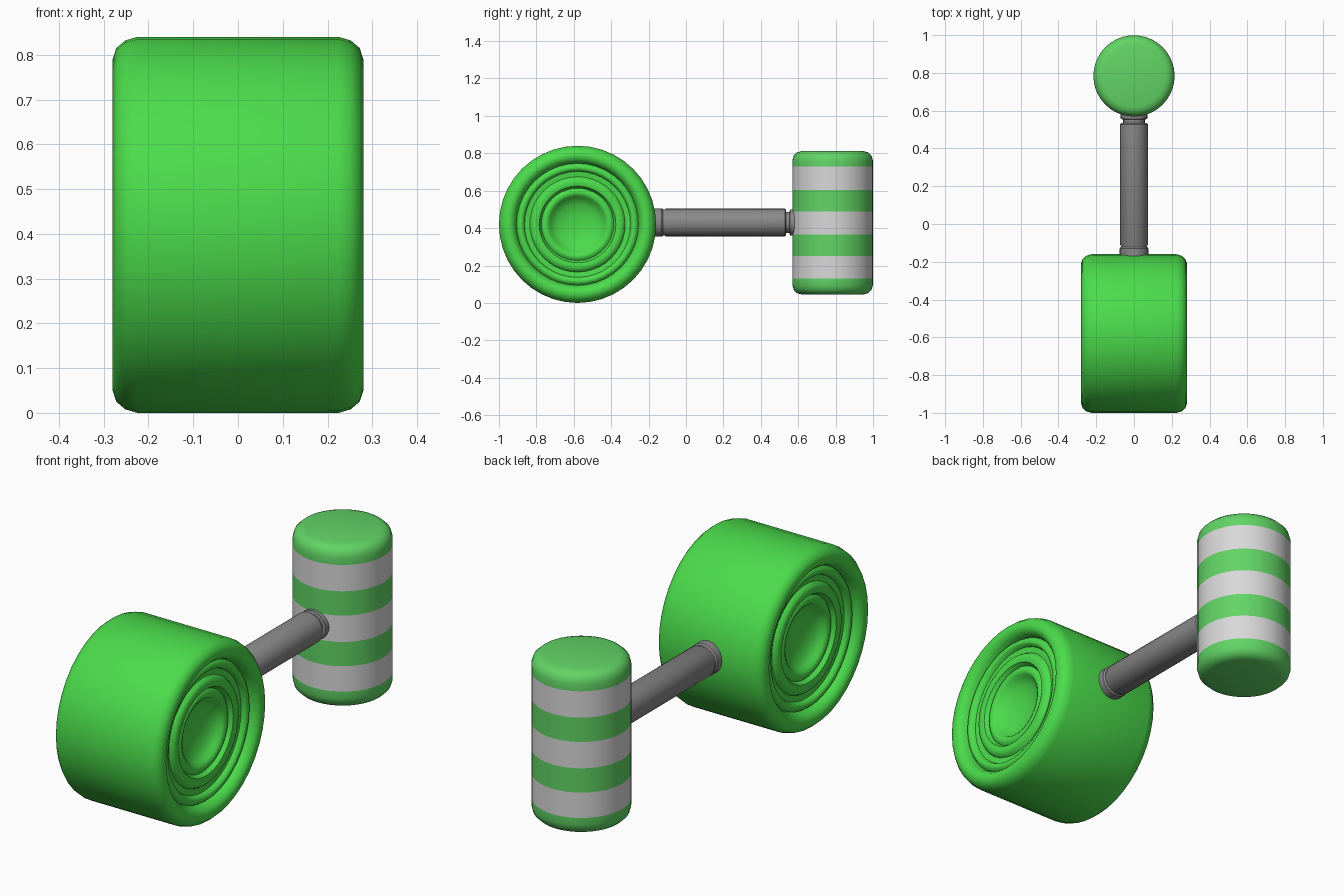
import bpy, bmesh, math
from mathutils import Matrix

if "Cube" in bpy.data.objects:
    bpy.data.objects.remove(bpy.data.objects["Cube"])


def material(name, rgb):
    m = bpy.data.materials.new(name)
    m.diffuse_color = (*rgb, 1)
    m.use_nodes = True
    m.node_tree.nodes["Principled BSDF"].inputs["Base Color"].default_value = m.diffuse_color
    return m


wheel_green = material("bright green", (0.07, 0.72, 0.07))
head_green = material("soft green", (0.12, 0.66, 0.13))
white = material("light grey", (0.70, 0.69, 0.70))
grey = material("handle grey", (0.25, 0.25, 0.25))


def lathe(name, profile, segs, rot, loc, mats, angle=35, rule=None):
    """Revolve (radius, height) points around z, then rotate and place."""
    bm = bmesh.new()
    rings = []
    for r, h in profile:
        if r < 1e-6:
            rings.append([bm.verts.new((0, 0, h))])
        else:
            rings.append([bm.verts.new((r * math.cos(2 * math.pi * i / segs),
                                        r * math.sin(2 * math.pi * i / segs), h))
                          for i in range(segs)])
    for a, b in zip(rings, rings[1:]):
        for i in range(segs):
            j = (i + 1) % segs
            corners = [a[i % len(a)], a[j % len(a)], b[j % len(b)], b[i % len(b)]]
            bm.faces.new(list(dict.fromkeys(corners)))
    bmesh.ops.recalc_face_normals(bm, faces=bm.faces)
    if rule:
        for f in bm.faces:
            f.material_index = rule(f.calc_center_median().z)
    bmesh.ops.transform(bm, matrix=rot, verts=bm.verts)
    me = bpy.data.meshes.new(name)
    bm.to_mesh(me)
    bm.free()
    for m in mats:
        me.materials.append(m)
    ob = bpy.data.objects.new(name, me)
    bpy.context.collection.objects.link(ob)
    ob.location = loc
    bpy.ops.object.select_all(action='DESELECT')
    ob.select_set(True)
    bpy.context.view_layer.objects.active = ob
    bpy.ops.object.shade_smooth_by_angle(angle=math.radians(angle))
    return ob


# Wheel: rounded drum with concentric ridges and a dish, mirrored on both sides
half = [(0.42, 0.225), (0.412, 0.252), (0.395, 0.272), (0.37, 0.28), (0.348, 0.273),
        (0.333, 0.255), (0.326, 0.232), (0.316, 0.245), (0.303, 0.249), (0.29, 0.243),
        (0.283, 0.225), (0.255, 0.222), (0.245, 0.238), (0.225, 0.243), (0.205, 0.238),
        (0.193, 0.218), (0.182, 0.227), (0.167, 0.229), (0.152, 0.220), (0.143, 0.205),
        (0.11, 0.185), (0.06, 0.172), (0, 0.168)]
wheel_profile = [(r, -h) for r, h in reversed(half)] + half
lathe("wheel", wheel_profile, 40, Matrix.Rotation(math.pi / 2, 4, 'Y'),
      (0, -0.58, 0.42), [wheel_green], 45)

# Mallet head: upright cylinder with painted stripes
edges = [0.13, 0.25, 0.365, 0.49, 0.605, 0.73]
head = [(0, 0.045), (0.165, 0.045), (0.19, 0.052), (0.208, 0.07), (0.215, 0.095)]
head += [(0.215, z) for z in edges]
head += [(0.215, 0.763), (0.208, 0.788), (0.19, 0.805), (0.165, 0.812), (0, 0.812)]
lathe("mallet_head", head, 40, Matrix.Identity(4), (0, 0.784, 0), [head_green, white],
      35, lambda z: sum(z > e for e in edges) % 2)

# Handle: rod along y with a collar at each end
rod = [(0, -0.25), (0.074, -0.25), (0.076, -0.13), (0.070, -0.122), (0.070, -0.115),
       (0.074, -0.108), (0.074, 0.528), (0.068, 0.534), (0.057, 0.534), (0.057, 0.553),
       (0.070, 0.556), (0.072, 0.59), (0, 0.60)]
lathe("handle", rod, 24, Matrix.Rotation(-math.pi / 2, 4, 'X'), (0, 0, 0.43), [grey])
